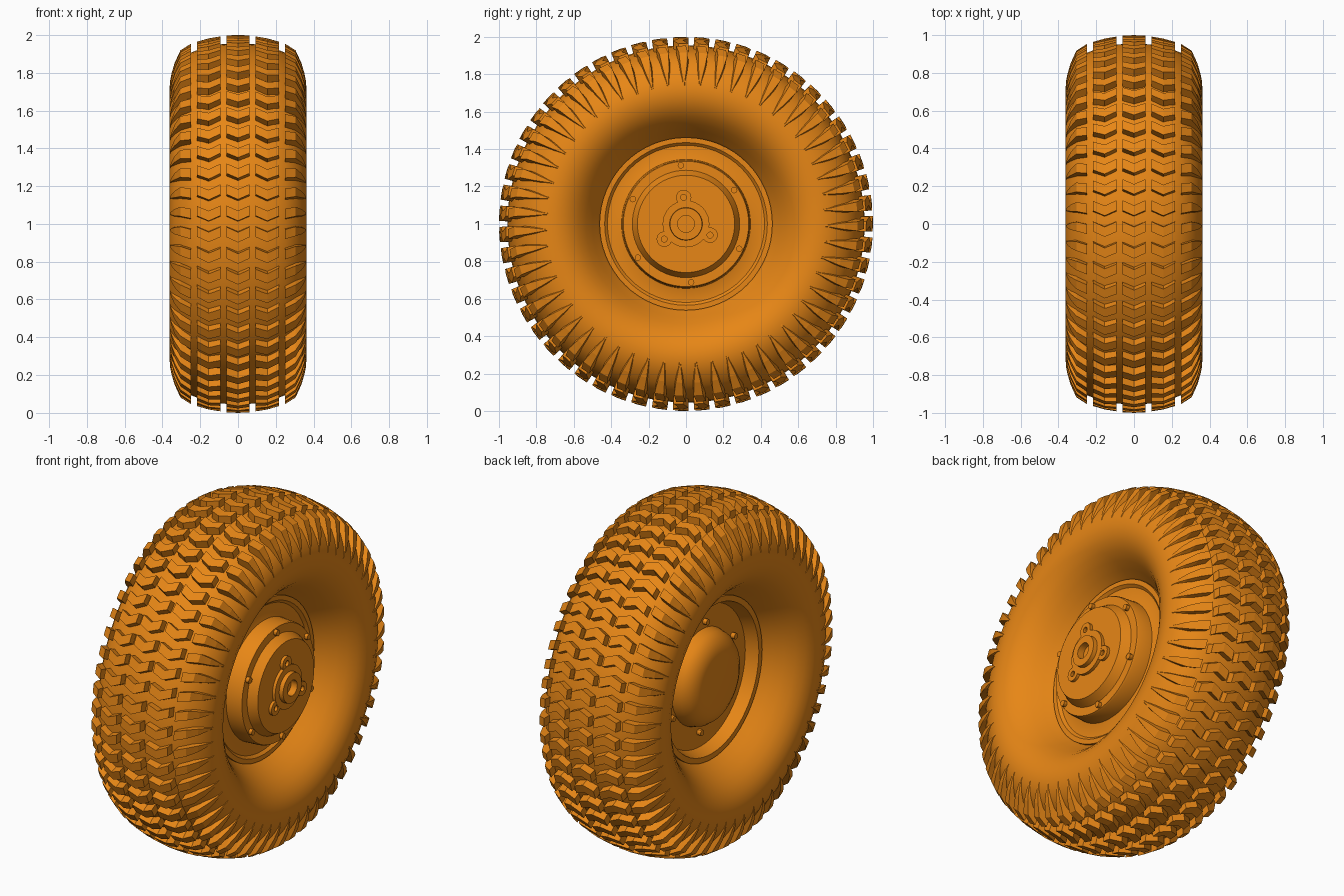
import bpy, bmesh, math
from math import cos, sin, pi, radians

cube = bpy.data.objects.get("Cube")
if cube:
    bpy.data.objects.remove(cube, do_unlink=True)

paint = bpy.data.materials.new("orange")
paint.use_nodes = True
paint.diffuse_color = (0.8, 0.24, 0.008, 1)
paint.node_tree.nodes["Principled BSDF"].inputs["Base Color"].default_value = paint.diffuse_color

AXLE = 1.0      # axle height
LUGS = 55       # tread lugs in each row


def finish(bm, name, smooth_angle=None):
    """Turn a bmesh into a painted object."""
    bmesh.ops.remove_doubles(bm, verts=bm.verts, dist=1e-5)
    bmesh.ops.recalc_face_normals(bm, faces=bm.faces)
    mesh = bpy.data.meshes.new(name)
    bm.to_mesh(mesh)
    bm.free()
    mesh.materials.append(paint)
    obj = bpy.data.objects.new(name, mesh)
    bpy.context.collection.objects.link(obj)
    if smooth_angle:
        bpy.ops.object.select_all(action="DESELECT")
        obj.select_set(True)
        bpy.context.view_layer.objects.active = obj
        bpy.ops.object.shade_smooth_by_angle(angle=radians(smooth_angle))
    return obj


def lathe(bm, profile, segments, cy=0.0, cz=AXLE, closed=False):
    """Spin (x, radius) points about a line parallel to x."""
    rings = []
    for k in range(segments):
        t = 2 * pi * k / segments
        rings.append([bm.verts.new((x, cy + r * cos(t), cz + r * sin(t))) for x, r in profile])
    count = len(profile)
    for k in range(segments):
        a, b = rings[k], rings[(k + 1) % segments]
        for i in range(count if closed else count - 1):
            j = (i + 1) % count
            if profile[i][1] == 0:
                bm.faces.new((a[i], a[j], b[j]))
            elif profile[j][1] == 0:
                bm.faces.new((a[i], a[j], b[i]))
            else:
                bm.faces.new((a[i], a[j], b[j], b[i]))


def lug(bm, sections, t, side=1):
    """Sweep a block through (x, low radius, top radius, angle shift, half width)."""
    rings = []
    for x, low, top, shift, half in sections:
        corners = ((low, -half * 1.1), (low, half * 1.1), (top, half), (top, -half))
        rings.append([bm.verts.new((side * x, r * cos(t + shift + d), AXLE + r * sin(t + shift + d)))
                      for r, d in corners])
    for a, b in zip(rings, rings[1:]):
        for i in range(4):
            j = (i + 1) % 4
            bm.faces.new((a[i], a[j], b[j], b[i]))
    bm.faces.new(rings[0])
    bm.faces.new(rings[-1])


# Tyre carcass: half section mirrored, from crown to bead
half = [(0.1, 0.95), (0.19, 0.93), (0.25, 0.906), (0.3, 0.865), (0.335, 0.815),
        (0.355, 0.77), (0.363, 0.72), (0.358, 0.67), (0.338, 0.62), (0.305, 0.575),
        (0.26, 0.535), (0.21, 0.5), (0.165, 0.47), (0.13, 0.445)]
section = [(0, 0.955)] + half + [(-x, r) for x, r in reversed(half)]
bm = bmesh.new()
lathe(bm, section, 96, closed=True)
finish(bm, "tyre_carcass", 40)

# Tread rows
W, V = 0.027, 0.014
centre = [(-0.062, 0.94, 0.997, -V, W), (0, 0.94, 1.0, V, W), (0.062, 0.94, 0.997, -V, W)]
middle = [(0.093, 0.93, 0.992, -V, W), (0.155, 0.92, 0.982, V, W), (0.217, 0.9, 0.964, -V, W)]
shoulder = [(0.25, 0.885, 0.953, 0, W), (0.305, 0.84, 0.918, -V, W),
            (0.336, 0.78, 0.85, -V, 0.021), (0.352, 0.75, 0.795, -V, 0.012),
            (0.36, 0.74, 0.755, -V, 0.005)]
rows = {"centre_tread": (centre, (1,)), "middle_tread": (middle, (1, -1)),
        "shoulder_tread": (shoulder, (1, -1))}
for name, (sections, sides) in rows.items():
    bm = bmesh.new()
    for k in range(LUGS):
        for side in sides:
            lug(bm, sections, 2 * pi * k / LUGS, side)
    finish(bm, name)

# Wheel rim with an outer flange on one side and a domed hub on the other
bm = bmesh.new()
lathe(bm, [(0.13, 0.44), (0.155, 0.462), (0.17, 0.462), (0.17, 0.435), (0.155, 0.42),
           (0.155, 0.385), (0.165, 0.345), (0.25, 0.34), (0.26, 0.335),
           (0.26, 0.287), (0.31, 0.26), (0.31, 0)], 64)
lathe(bm, [(-0.13, 0.44), (-0.155, 0.462), (-0.17, 0.462), (-0.17, 0.43), (-0.14, 0.42),
           (-0.1, 0.405), (-0.1, 0.275), (-0.15, 0.262), (-0.185, 0.235),
           (-0.21, 0.19), (-0.215, 0.15), (-0.215, 0)], 64)
lathe(bm, [(0.13, 0.44), (-0.13, 0.44)], 64)
finish(bm, "wheel_rim", 30)

# Hub plate, bored boss and three drilled ears
bm = bmesh.new()
lathe(bm, [(0.3, 0.125), (0.328, 0.125), (0.328, 0.088), (0.352, 0.086),
           (0.352, 0.045), (0.312, 0.045), (0.312, 0)], 40)
for k in range(3):
    t = radians(95 + 120 * k)
    lathe(bm, [(0.3, 0.041), (0.327, 0.041), (0.327, 0.016), (0.3, 0.016)], 20,
          0.142 * cos(t), AXLE + 0.142 * sin(t))
finish(bm, "hub_plate", 30)

# Six bolts on each face of the wheel
bm = bmesh.new()
for k in range(6):
    t = radians(95 + 60 * k)
    for seat, tip in ((0.25, 0.28), (-0.09, -0.125)):
        lathe(bm, [(seat, 0.017), (tip, 0.017), (tip, 0)], 12,
              0.314 * cos(t), AXLE + 0.314 * sin(t))
finish(bm, "wheel_bolts", 30)
